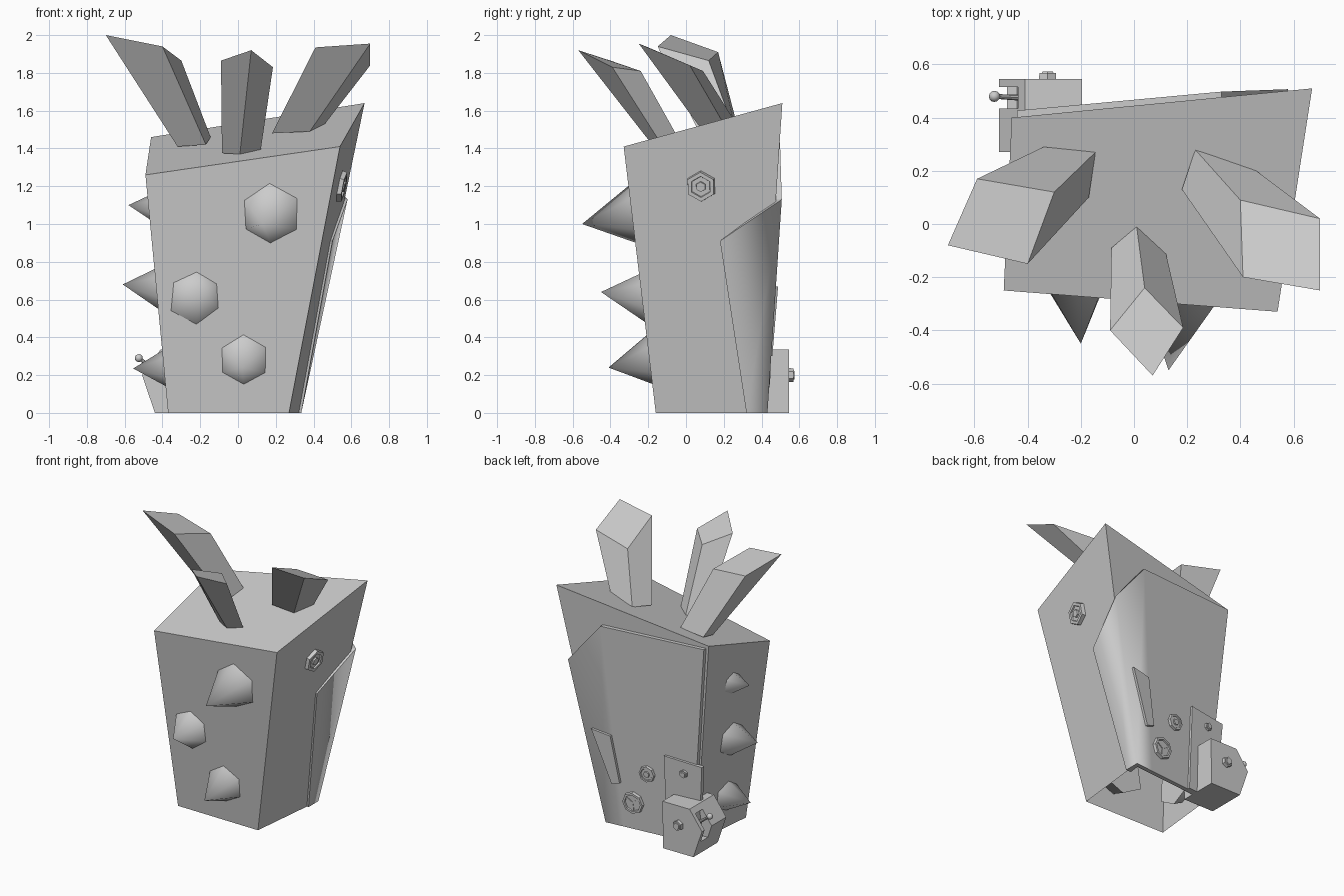
import bpy, bmesh
from mathutils import Vector as V

if "Cube" in bpy.data.objects:
    bpy.data.objects.remove(bpy.data.objects["Cube"])


def finish(name, bm, recalc=True):
    if recalc:
        bmesh.ops.recalc_face_normals(bm, faces=bm.faces)
    me = bpy.data.meshes.new(name)
    bm.to_mesh(me)
    bm.free()
    ob = bpy.data.objects.new(name, me)
    bpy.context.collection.objects.link(ob)
    return ob


def loft(name, lower, upper, bottom=True, top=True):
    """Solid between two matching polygons."""
    bm = bmesh.new()
    a = [bm.verts.new(p) for p in lower]
    b = [bm.verts.new(p) for p in upper]
    n = len(a)
    for i in range(n):
        j = (i + 1) % n
        bm.faces.new((a[i], a[j], b[j], b[i]))
    if bottom:
        bm.faces.new(a[::-1])
    if top:
        bm.faces.new(b)
    return finish(name, bm)


def orient(ob, loc, direction):
    ob.location = loc
    ob.rotation_mode = 'QUATERNION'
    ob.rotation_quaternion = V(direction).to_track_quat('Z', 'Y')
    return ob


def back(x, z, off=0.0):
    """Point on the body's back wall, pushed out by off."""
    return V((x, .37 + .093 * x + .047 * z + off, z))


def spike(name, base, tip, r, embed=.08):
    base, tip = V(base), V(tip)
    d = tip - base
    h = d.length + embed
    bm = bmesh.new()
    bmesh.ops.create_cone(bm, cap_ends=True, segments=6, radius1=r * h / d.length,
                          radius2=0, depth=h)
    bmesh.ops.remove_doubles(bm, verts=bm.verts, dist=1e-5)
    bmesh.ops.translate(bm, verts=bm.verts, vec=(0, 0, h / 2))
    for f in bm.faces:
        f.smooth = len(f.verts) == 3
    return orient(finish(name, bm), base - d.normalized() * embed, d)


def disc(name, loc, normal, r, h, n, rim, depth, knob=0):
    """Bolt or dial: prism with an inset face and optional raised centre."""
    bm = bmesh.new()
    bmesh.ops.create_cone(bm, cap_ends=True, segments=n, radius1=r, radius2=r * .93, depth=h)
    bm.normal_update()
    top = max(bm.faces, key=lambda f: f.calc_center_median().z)
    bmesh.ops.inset_region(bm, faces=[top], thickness=rim, depth=0)
    bmesh.ops.inset_region(bm, faces=[top], thickness=.003, depth=depth)
    if knob:
        bmesh.ops.inset_region(bm, faces=[top], thickness=r * .3, depth=0)
        bmesh.ops.inset_region(bm, faces=[top], thickness=.002, depth=knob)
    return orient(finish(name, bm, False), loc, normal)


# Open-bottomed, tapered body shell
loft('body',
     [(-.37, -.15, 0), (.27, -.16, 0), (.33, .40, 0), (-.32, .34, 0)],
     [(-.49, -.25, 1.26), (.54, -.33, 1.41), (.67, .51, 1.64), (-.46, .40, 1.46)],
     bottom=False)

# Panel wrapping the back right corner, softly shaded over the bend
rows = [((.325, .32, 0), (.49, .18, .91)),
        (back(.335, 0, .03), back(.58, 1.13, .03)),
        (back(.20, 0, .03), back(.33, 1.43, .03)),
        (back(-.31, 0, .03), back(-.44, 1.44, .03))]
shift = [V((-.03, 0, 0)), V((-.03, -.03, 0)), V((0, -.03, 0)), V((0, -.03, 0))]
bm = bmesh.new()
outer = [[bm.verts.new(V(p) + V((.01 if i == 0 else 0, 0, 0))) for p in r]
         for i, r in enumerate(rows)]
inner = [[bm.verts.new(V(p) + s) for p in r] for r, s in zip(rows, shift)]
for i in range(3):
    o, p, q, r = outer[i], outer[i + 1], inner[i], inner[i + 1]
    bm.faces.new((o[0], p[0], p[1], o[1])).smooth = True
    bm.faces.new((q[0], q[1], r[1], r[0]))
    bm.faces.new((o[1], p[1], r[1], q[1]))
    bm.faces.new((o[0], q[0], r[0], p[0]))
for k in (0, 3):
    bm.faces.new((outer[k][0], outer[k][1], inner[k][1], inner[k][0]))
finish('corner_panel', bm)

# Three leaning tufts on the roof
tufts = {
    'left': ([(-.32, .15, 1.41), (-.17, .10, 1.42), (-.145, .27, 1.46), (-.34, .29, 1.45)],
             [(-.70, -.08, 2.0), (-.40, -.15, 1.94), (-.30, .12, 1.865), (-.59, .17, 1.91)]),
    'middle': ([(.01, -.14, 1.37), (.12, -.11, 1.39), (.01, -.01, 1.40), (-.085, -.09, 1.375)],
               [(.07, -.57, 1.92), (.185, -.39, 1.83), (.04, -.24, 1.81), (-.09, -.40, 1.865)]),
    'right': ([(.18, .13, 1.48), (.38, .09, 1.49), (.46, .20, 1.53), (.23, .28, 1.51)],
              [(.41, -.20, 1.935), (.70, -.25, 1.955), (.70, .02, 1.84), (.40, .09, 1.81)])}
for side, (lo, hi) in tufts.items():
    loft('tuft_' + side, lo, hi)

# Spikes on the front and left walls
spikes = [((.17, -.27, 1.05), (.13, -.55, 1.0), .16),
          ((-.22, -.205, .62), (-.20, -.45, .64), .14),
          ((.03, -.18, .28), (.02, -.41, .24), .137),
          ((-.447, .11, 1.09), (-.58, .11, 1.10), .075),
          ((-.413, .06, .665), (-.61, .06, .68), .115),
          ((-.373, .06, .24), (-.555, .06, .235), .105)]
for i, s in enumerate(spikes):
    spike('spike_%d' % (i + 1), *s)

# Hex bolt on the right wall
disc('side_bolt', (.543, .08, 1.2), (1, -.12, -.2), .085, .04, 6, .022, -.01, .012)

# Dials and plates on the back
bn = V((-.093, 1, -.047))
disc('dial_small', back(.01, .43, .035), bn, .06, .025, 8, .012, -.006, .008)
disc('dial_large', back(.12, .195, .035), bn, .08, .03, 8, .015, -.009)
for i, (dx, dz) in enumerate(((.045, .03), (-.045, .03), (0, -.055))):
    loft('dial_spoke_%d' % (i + 1),
         [back(.12 + a * dz * .12 + t * dx, .195 - a * dx * .12 + t * dz, .035)
          for a, t in ((-1, 0), (1, 0), (1, 1), (-1, 1))],
         [back(.12 + a * dz * .12 + t * dx, .195 - a * dx * .12 + t * dz, .046)
          for a, t in ((-1, 0), (1, 0), (1, 1), (-1, 1))])
for name, quad in (('slanted_plate', [(.41, .67), (.27, .65), (.21, .32), (.27, .30)]),
                   ('box_plate', [(-.13, .60), (-.41, .58), (-.37, 0), (-.13, 0)])):
    loft(name, [back(x, z, .02) for x, z in quad], [back(x, z, .048) for x, z in quad])
disc('plate_bolt', back(-.276, .505, .05), bn, .03, .025, 6, .008, .006)

# Control box on the back left corner, with a slot cut for the lever
profile = [(-.20, 0), (-.44, 0), (-.508, .20), (-.41, .335), (-.195, .335)]
box = loft('control_box', [(x, .27, z) for x, z in profile], [(x, .545, z) for x, z in profile])
cut = loft('slot_cutter',
           [(x, y, .11) for x, y in ((-.55, .435), (-.44, .435), (-.44, .515), (-.55, .515))],
           [(x, y, .30) for x, y in ((-.55, .435), (-.41, .435), (-.41, .515), (-.55, .515))])
cut.hide_render = True
cut.hide_viewport = True
mod = box.modifiers.new('slot', 'BOOLEAN')
mod.object = cut
mod.operation = 'DIFFERENCE'
mod.solver = 'EXACT'
disc('box_bolt', (-.325, .553, .20), (0, 1, 0), .038, .03, 6, .01, .006)

# Lever with ball end
start, end = V((-.43, .475, .22)), V((-.525, .48, .29))
bm = bmesh.new()
bmesh.ops.create_cone(bm, cap_ends=True, segments=8, radius1=.011, radius2=.009,
                      depth=(end - start).length)
orient(finish('lever_stem', bm), (start + end) / 2, end - start)
bm = bmesh.new()
bmesh.ops.create_uvsphere(bm, u_segments=12, v_segments=8, radius=.021)
for f in bm.faces:
    f.smooth = True
finish('lever_ball', bm).location = end
